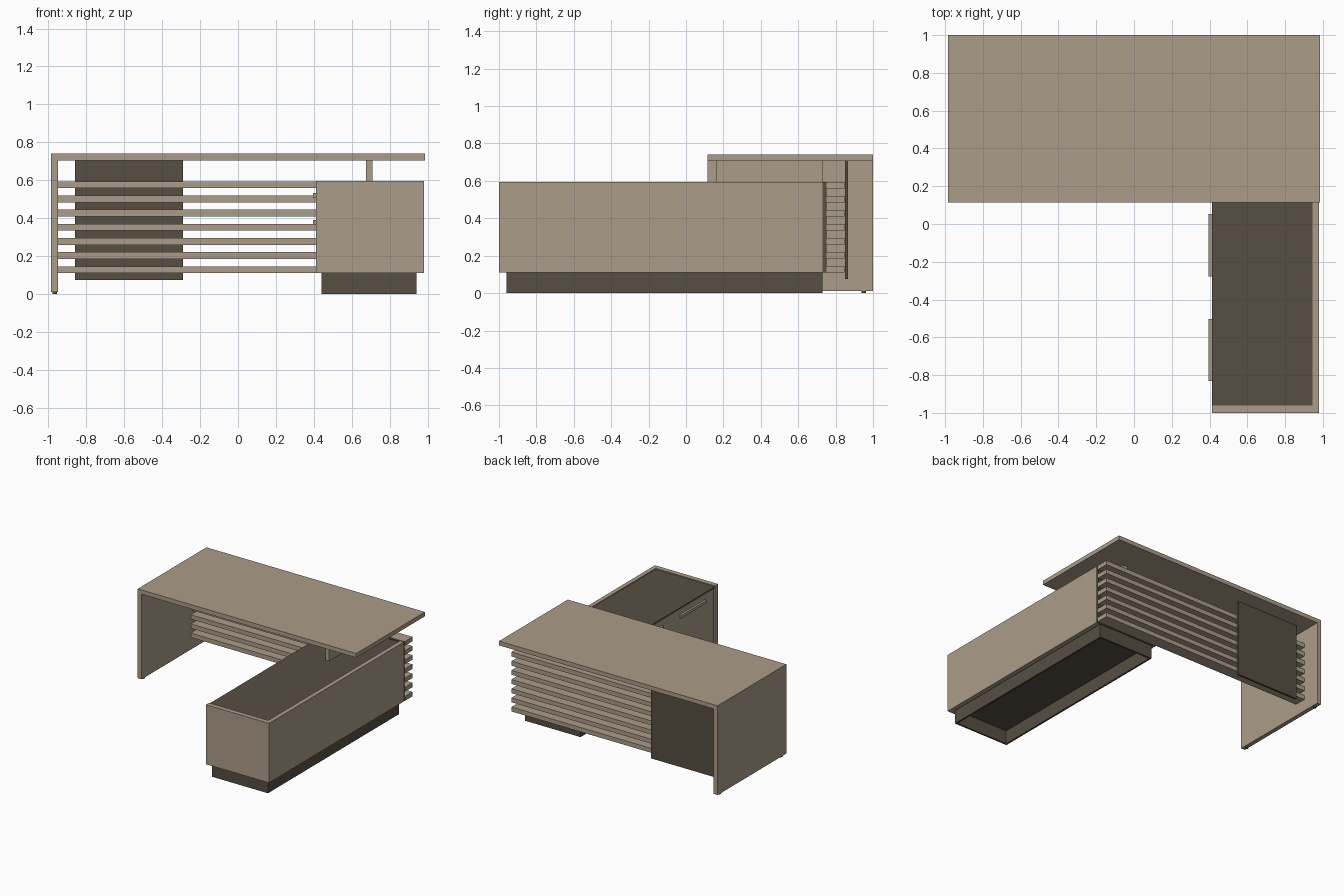
import bpy
import bmesh

cube = bpy.data.objects.get("Cube")
if cube:
    bpy.data.objects.remove(cube, do_unlink=True)


def make_material(name, color):
    mat = bpy.data.materials.new(name)
    mat.use_nodes = True
    mat.diffuse_color = color
    mat.node_tree.nodes["Principled BSDF"].inputs["Base Color"].default_value = color
    return mat


wood = make_material("light wood", (0.41, 0.335, 0.25, 1))
dark = make_material("dark brown", (0.095, 0.077, 0.053, 1))


def add_object(name, bm, mat):
    mesh = bpy.data.meshes.new(name)
    bm.to_mesh(mesh)
    bm.free()
    mesh.materials.append(mat)
    obj = bpy.data.objects.new(name, mesh)
    bpy.context.collection.objects.link(obj)
    return obj


def box(name, xs, ys, zs, mat):
    """Box spanning the given (low, high) range on each axis."""
    bm = bmesh.new()
    bmesh.ops.create_cube(bm, size=1)
    for v in bm.verts:
        v.co = [r[0] if c < 0 else r[1] for c, r in zip(v.co, (xs, ys, zs))]
    return add_object(name, bm, mat)


# Desk: top, side panel, upright on the cabinet
box("desk_top", (-0.985, 0.985), (0.115, 1.0), (0.705, 0.74), wood)
box("side_panel", (-0.985, -0.95), (0.115, 1.0), (0.012, 0.705), wood)
box("top_support", (0.675, 0.71), (0.16, 0.73), (0.585, 0.705), wood)

# Small feet under the side panel
for label, y in (("front", 0.16), ("back", 0.95)):
    bm = bmesh.new()
    bmesh.ops.create_cone(bm, cap_ends=True, segments=16,
                          radius1=0.012, radius2=0.012, depth=0.012)
    bmesh.ops.translate(bm, verts=bm.verts, vec=(-0.967, y, 0.006))
    add_object(label + "_foot", bm, dark)

# Modesty screen: slats and the dark panel behind them
for i in range(7):
    z = 0.11 + i * 0.0747
    box(f"slat_{i + 1}", (-0.95, 0.98), (0.75, 0.848), (z, z + 0.036), wood)
box("screen_panel", (-0.86, -0.29), (0.85, 0.867), (0.075, 0.705), dark)

# Cabinet: dark carcass with wooden side and front panels
box("cabinet_carcass", (0.43, 0.945), (-0.96, 0.73), (0.11, 0.588), dark)
box("cabinet_side", (0.945, 0.98), (-1.0, 0.73), (0.11, 0.595), wood)
box("cabinet_front", (0.412, 0.945), (-1.0, -0.96), (0.11, 0.595), wood)
box("cabinet_back", (0.412, 0.975), (0.73, 0.75), (0.11, 0.595), dark)
box("cabinet_top", (0.412, 0.945), (-0.96, 0.73), (0.58, 0.588), dark)


# Doors, drawers and their handles on the inner side
def cabinet_opening(name, y, low, high, handle_z):
    box(name, (0.412, 0.43), (y - 0.275, y + 0.275), (low, high), wood)
    box(name + "_handle", (0.395, 0.412), (y - 0.165, y + 0.165),
        (handle_z - 0.012, handle_z + 0.012), wood)


cabinet_opening("front_door", -0.667, 0.11, 0.576, 0.52)
cabinet_opening("middle_door", -0.112, 0.11, 0.576, 0.52)
cabinet_opening("upper_drawer", 0.443, 0.442, 0.576, 0.52)
cabinet_opening("lower_drawer", 0.443, 0.11, 0.436, 0.378)

# Plinth: open frame below the cabinet
x0, x1, y0, y1, t = 0.44, 0.942, -0.96, 0.73, 0.015
box("plinth_front", (x0, x1), (y0, y0 + t), (0, 0.11), dark)
box("plinth_back", (x0, x1), (y1 - t, y1), (0, 0.11), dark)
for label, x in (("inner", x0), ("outer", x1 - t)):
    box("plinth_" + label, (x, x + t), (y0 + t, y1 - t), (0, 0.11), dark)
